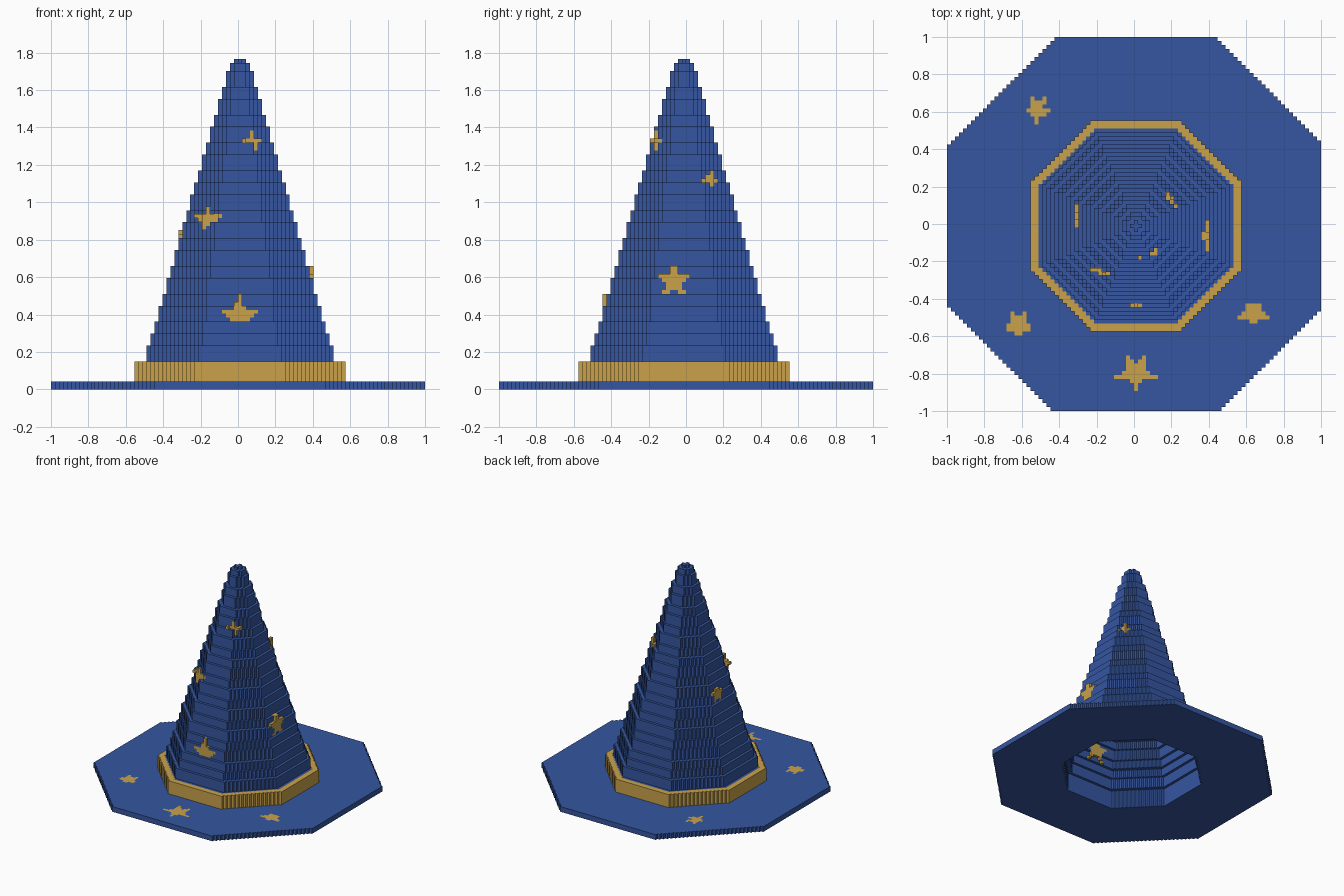
import bpy, bmesh, math

if "Cube" in bpy.data.objects:
    bpy.data.objects.remove(bpy.data.objects["Cube"])

V = 2 / 94            # edge length of one block
ROOT2 = math.sqrt(2)
cells = {}            # (i, j, k) -> part name


def in_octagon(i, j, r):
    return max(abs(i), abs(j)) <= r and abs(i) + abs(j) <= int((r + 0.4) * ROOT2)


def add_ring(part, k, outer, inner):
    """One layer of blocks between two octagons (inner < 0 fills it)."""
    for i in range(-47, 47):
        for j in range(-46, 48):
            if in_octagon(i, j, outer) and not (inner >= 0 and in_octagon(i, j, inner)):
                cells[i, j, k] = part


def centre(c):
    return (c[0] + 0.5) * V, (c[1] - 0.5) * V, (c[2] + 0.5) * V


def in_star(s, t, r, ratio=0.42):
    """Five-pointed star with one point along +t."""
    a = abs((math.atan2(s, t) + math.pi / 5) % (2 * math.pi / 5) - math.pi / 5)
    d = math.hypot(s, t)
    px, py = d * math.cos(a), d * math.sin(a)
    qx, qy = ratio * r * math.cos(math.pi / 5), ratio * r * math.sin(math.pi / 5)
    return (qx - r) * py - qy * (px - r) >= 0


# brim, with the head opening
for k in range(2):
    add_ring("brim", k, 47, 23)

# hollow stepped cone
for k in range(2, 83):
    r = 24 if k < 7 else 23 - max(0, int((k - 6.6) / 3.45))
    r = max(1, min(r, 83 - k))
    add_ring("cone", k, r, r - 1 if r > 1 else -1)

# band around the foot of the cone
for k in range(2, 7):
    add_ring("band", k, 26, 24)

# stars painted in the top layer of the brim: x, y, radius
for x, y, r in [(-0.515, 0.615, 0.09), (-0.62, -0.535, 0.09),
                (0.01, -0.785, 0.118), (0.64, -0.475, 0.09)]:
    for c in [c for c in cells if c[2] == 1]:
        px, py, _ = centre(c)
        if in_star(px - x, y - py, r):
            cells[c] = "brim_stars"

# upright star plates on the cone: x, y, z, radius, heading from front, thickness
for x, y, z, r, heading, thick in [
        (0.01, -20.5 * V, 0.395, 0.118, 0, 1),
        (18 * V, -0.065, 0.58, 0.105, 90, 2),
        (-14.5 * V, 0.045, 0.80, 0.082, -90, 1),
        (-0.155, -0.26, 0.90, 0.082, -15, 1.2),
        (0.075, -0.16, 1.32, 0.07, 12, 1.3),
        (0.195, 0.125, 1.11, 0.07, 123, 1.4)]:
    a = math.radians(heading)
    ci, cj, ck = round(x / V), round(y / V), round(z / V)
    for i in range(ci - 8, ci + 8):
        for j in range(cj - 8, cj + 9):
            for k in range(ck - 8, ck + 8):
                px, py, pz = centre((i, j, k))
                dx, dy = px - x, py - y
                depth = dx * math.sin(a) - dy * math.cos(a)
                side = dx * math.cos(a) + dy * math.sin(a)
                if abs(depth) < thick * V / 2 and in_star(side, pz - z, r):
                    cells[i, j, k] = "cone_stars"


def build(part, mat):
    """Skin the exposed block faces of a part, merged into strips."""
    own = {c for c, p in cells.items() if p == part}
    bm = bmesh.new()
    for axis in range(3):
        b, e = (axis + 1) % 3, (axis + 2) % 3
        if axis == 0:
            run, other = 1, 2
        elif axis == 1:
            run, other = 0, 2
        else:
            run, other = 0, 1
        for sign in (1, -1):
            def shift(c, ax, n):
                q = list(c)
                q[ax] += n
                return tuple(q)
            faces = {c for c in own if shift(c, axis, sign) not in cells}
            for c in faces:
                if shift(c, run, -1) in faces:
                    continue
                n = 1
                while shift(c, run, n) in faces:
                    n += 1
                size = {run: n, other: 1}
                quad = []
                for fb, fe in ((0, 0), (1, 0), (1, 1), (0, 1)):
                    p = list(c)
                    p[axis] += 1 if sign > 0 else 0
                    p[b] += fb * size[b]
                    p[e] += fe * size[e]
                    quad.append(bm.verts.new((p[0] * V, (p[1] - 1) * V, p[2] * V)))
                bm.faces.new(quad if sign > 0 else quad[::-1])
    bmesh.ops.remove_doubles(bm, verts=bm.verts[:], dist=V / 100)
    me = bpy.data.meshes.new(part)
    bm.to_mesh(me)
    bm.free()
    me.materials.append(mat)
    bpy.context.collection.objects.link(bpy.data.objects.new(part, me))


def material(name, rgb):
    m = bpy.data.materials.new(name)
    m.diffuse_color = (*rgb, 1)
    m.use_nodes = True
    m.node_tree.nodes["Principled BSDF"].inputs["Base Color"].default_value = m.diffuse_color
    return m


blue = material("blue", (0.035, 0.093, 0.35))
gold = material("gold", (0.59, 0.365, 0.07))
for part, mat in [("brim", blue), ("cone", blue), ("band", gold),
                  ("brim_stars", gold), ("cone_stars", gold)]:
    build(part, mat)
